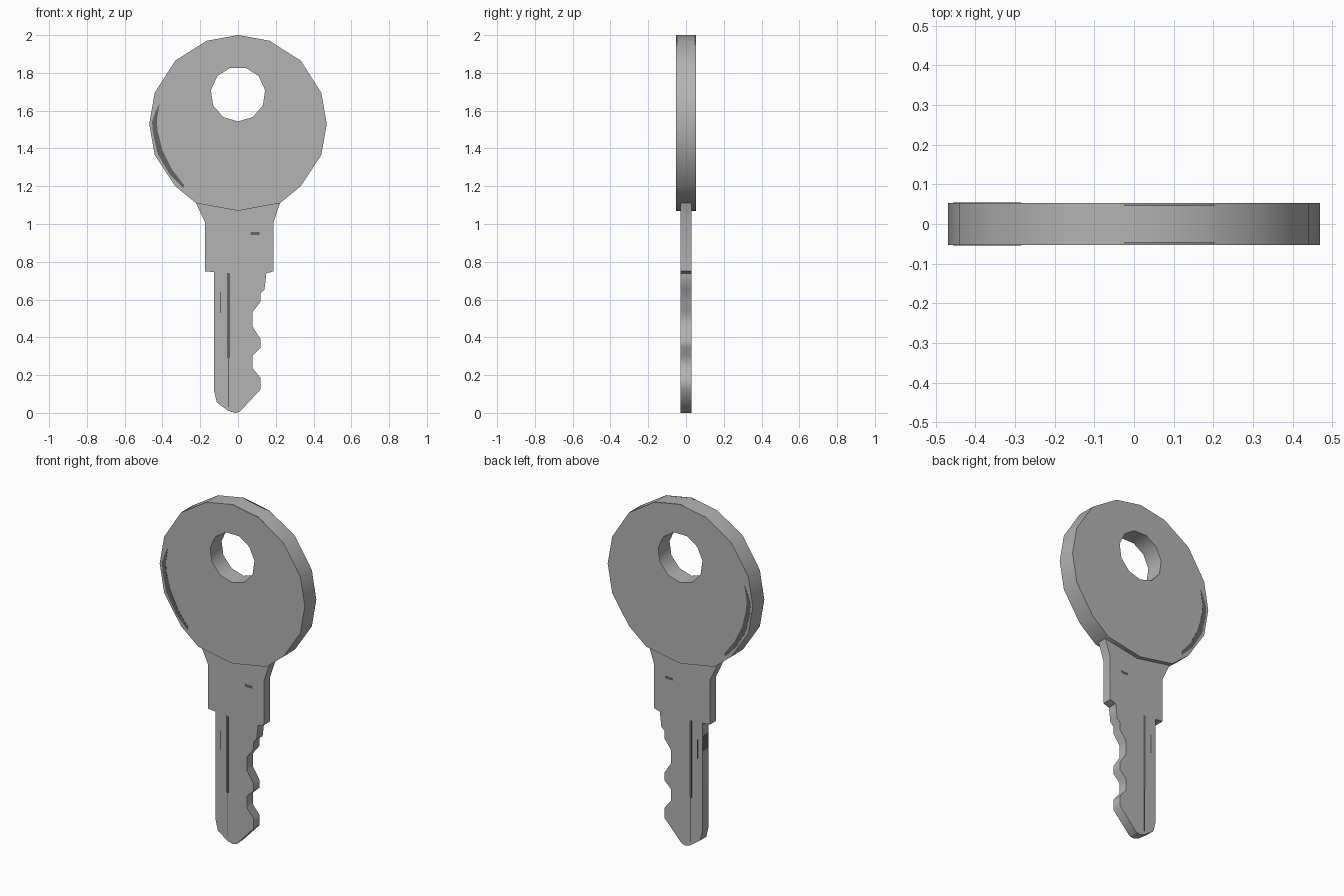
import bpy, bmesh, math

if "Cube" in bpy.data.objects:
    bpy.data.objects.remove(bpy.data.objects["Cube"])


def material(name, rgb):
    m = bpy.data.materials.new(name)
    m.diffuse_color = (*rgb, 1)
    m.use_nodes = True
    m.node_tree.nodes["Principled BSDF"].inputs["Base Color"].default_value = m.diffuse_color
    return m


metal = material("grey_metal", (0.46, 0.455, 0.455))
dark = material("dark_wear", (0.13, 0.13, 0.13))


def plate(name, loops, half, y=0.0, mat=metal):
    """Flat plate from closed x,z outlines (extra loops are holes)."""
    bm = bmesh.new()
    for loop in loops:
        vs = [bm.verts.new((x, y - half, z)) for x, z in loop]
        for i, v in enumerate(vs):
            bm.edges.new((v, vs[(i + 1) % len(vs)]))
    bmesh.ops.triangle_fill(bm, edges=bm.edges[:], use_beauty=True, normal=(0, -1, 0))
    ext = bmesh.ops.extrude_face_region(bm, geom=bm.faces[:], use_keep_orig=True)
    new = [g for g in ext["geom"] if isinstance(g, bmesh.types.BMVert)]
    bmesh.ops.translate(bm, verts=new, vec=(0, 2 * half, 0))
    bmesh.ops.recalc_face_normals(bm, faces=bm.faces[:])
    me = bpy.data.meshes.new(name)
    bm.to_mesh(me)
    bm.free()
    ob = bpy.data.objects.new(name, me)
    bpy.context.collection.objects.link(ob)
    me.materials.append(mat)
    bpy.ops.object.select_all(action='DESELECT')
    ob.select_set(True)
    bpy.context.view_layer.objects.active = ob
    bpy.ops.object.shade_smooth_by_angle(angle=math.radians(65))
    return ob


def both_sides(name, loop, y, half=0.0008):
    """Thin dark mark on the front and the back."""
    for side, s in (("front", -1), ("back", 1)):
        plate(f"{name}_{side}", [loop], half, s * y, dark)


def rect(x0, x1, z0, z1):
    return [(x0, z0), (x1, z0), (x1, z1), (x0, z1)]


# Round head with an eleven-sided ring hole
half_head = [(0.166, 1.97), (0.332, 1.865), (0.441, 1.695), (0.47, 1.53),
             (0.441, 1.365), (0.332, 1.2), (0.222, 1.11)]
head = [(0, 2.0)] + half_head + [(0, 1.07)] + [(-x, z) for x, z in reversed(half_head)]
hole = [(0.145 * math.sin(i * math.tau / 11), 1.688 - 0.145 * math.cos(i * math.tau / 11))
        for i in range(11)]
plate("key_head", [head, hole], 0.053)

# Neck, shoulder and toothed blade
blade = [(0, 1.07), (-0.222, 1.11), (-0.175, 1.01), (-0.175, 0.75), (-0.127, 0.745),
         (-0.127, 0.12), (-0.112, 0.055), (-0.05, 0.01), (-0.015, 0.0), (0.008, 0.005),
         (0.12, 0.125), (0.12, 0.185), (0.078, 0.235), (0.078, 0.305), (0.12, 0.345),
         (0.12, 0.39), (0.078, 0.455), (0.078, 0.535), (0.12, 0.59), (0.12, 0.635),
         (0.14, 0.652), (0.15, 0.738), (0.188, 0.75), (0.188, 1.01), (0.222, 1.11)]
plate("key_blade", [blade], 0.028)

# Dark worn arc on the head, and streaks on the blade
both_sides("head_wear_arc", [(-0.415, 1.64), (-0.435, 1.60), (-0.455, 1.54), (-0.45, 1.48),
                             (-0.425, 1.37), (-0.36, 1.26), (-0.29, 1.19), (-0.285, 1.205),
                             (-0.35, 1.29), (-0.40, 1.39), (-0.425, 1.49), (-0.43, 1.55)], 0.0532)
both_sides("blade_streak", rect(-0.057, -0.043, 0.29, 0.74), 0.0282)
both_sides("blade_fine_streak", rect(-0.052, -0.047, 0.03, 0.29), 0.0282)
both_sides("blade_scratch", rect(-0.096, -0.090, 0.53, 0.64), 0.0282)
both_sides("shoulder_mark", rect(0.065, 0.115, 0.943, 0.957), 0.0282)

# Dark edge marks on the top rim and on the back of the blade
both_sides("rim_mark", [(-0.025, 1.996), (0, 2.0005), (0.166, 1.9705), (0.205, 1.946),
                        (0.204, 1.943), (0.166, 1.967), (0, 1.997)], 0.0475, 0.002)
plate("blade_edge_mark", [rect(-0.1275, -0.1255, 0.58, 0.67)], 0.0275, 0, dark)
